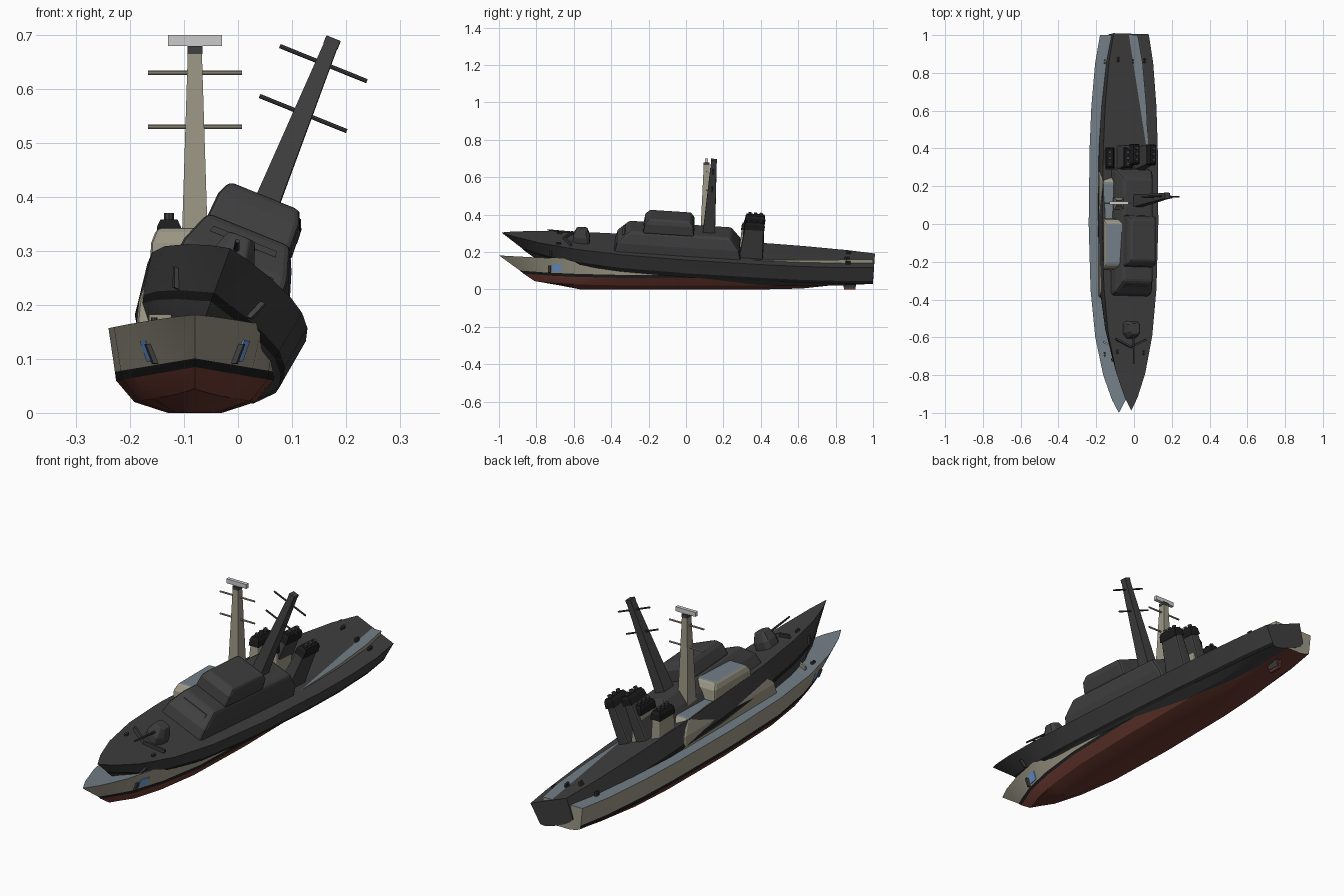
import bpy, bmesh, math
from mathutils import Matrix, Vector

if "Cube" in bpy.data.objects:
    bpy.data.objects.remove(bpy.data.objects["Cube"])


def material(name, r, g, b):
    m = bpy.data.materials.new(name)
    m.diffuse_color = (r, g, b, 1)
    m.use_nodes = True
    m.node_tree.nodes["Principled BSDF"].inputs["Base Color"].default_value = m.diffuse_color
    return m


PAINT = material("warm_grey_paint", 0.33, 0.31, 0.235)
DECK = material("blue_grey_deck", 0.17, 0.21, 0.24)
RED = material("red_bottom", 0.15, 0.042, 0.03)
BLACK = material("black", 0.012, 0.012, 0.012)
DARK = material("charcoal", 0.05, 0.05, 0.05)
PALE = material("pale_grey", 0.6, 0.6, 0.6)
BLUE = material("light_blue", 0.16, 0.34, 0.72)


def finish(name, bm, mats, place, bevel=0, smooth=True):
    bmesh.ops.recalc_face_normals(bm, faces=bm.faces[:])
    me = bpy.data.meshes.new(name)
    bm.to_mesh(me)
    bm.free()
    for m in mats:
        me.materials.append(m)
    ob = bpy.data.objects.new(name, me)
    bpy.context.collection.objects.link(ob)
    ob.matrix_world = place
    if smooth:
        for p in me.polygons:
            p.use_smooth = True
        me.set_sharp_from_angle(angle=math.radians(25))
    if bevel:
        mod = ob.modifiers.new("rounding", "BEVEL")
        mod.width, mod.segments = bevel, 2
        mod.limit_method, mod.angle_limit = "ANGLE", math.radians(40)
    return ob


def loft(bm, rings, mat_of=lambda i: 0, caps=(0, 0)):
    """Skin closed rings of points; mat_of gives the material for each side strip."""
    vs = [[bm.verts.new(p) for p in r] for r in rings]
    n = len(vs[0])
    for a, b in zip(vs, vs[1:]):
        for i in range(n):
            j = (i + 1) % n
            bm.faces.new((a[i], a[j], b[j], b[i])).material_index = mat_of(i)
    for ring, m in ((vs[0], caps[0]), (vs[-1], caps[1])):
        bm.faces.new(ring).material_index = m


def block(name, levels, mats, place, cx=0, top=0, bevel=0):
    """Tapered block from levels of (z, half width, front y, back y)."""
    bm = bmesh.new()
    loft(bm, [[(cx - w, a, z), (cx + w, a, z), (cx + w, b, z), (cx - w, b, z)]
              for z, w, a, b in levels], caps=(0, top))
    return finish(name, bm, mats, place, bevel, smooth=False)


def rod(name, p, q, r, mat, place, r2=None, sides=8):
    p, q = Vector(p), Vector(q)
    bm = bmesh.new()
    rot = (q - p).to_track_quat("Z", "Y").to_matrix().to_4x4()
    bmesh.ops.create_cone(bm, cap_ends=True, segments=sides, radius1=r,
                          radius2=r if r2 is None else r2, depth=(q - p).length,
                          matrix=Matrix.Translation((p + q) / 2) @ rot)
    return finish(name, bm, [mat], place)


# y, bow rake, half widths (deck, stripe, bilge, keel), heights (deck, stripe, bilge, keel)
STATIONS = [
    (-1.00, 1.0, 0.0, 0.0, 0.0, 0.0, 0.182, 0.085, 0.045, 0.006),
    (-0.93, 0.85, 0.037, 0.022, 0.014, 0.008, 0.178, 0.081, 0.040, 0.004),
    (-0.80, 0.55, 0.083, 0.063, 0.045, 0.022, 0.171, 0.074, 0.032, 0.001),
    (-0.60, 0.25, 0.125, 0.104, 0.078, 0.036, 0.164, 0.067, 0.026, 0.0),
    (-0.35, 0.0, 0.150, 0.135, 0.103, 0.045, 0.159, 0.062, 0.022, 0.0),
    (0.00, 0.0, 0.160, 0.146, 0.112, 0.050, 0.157, 0.060, 0.020, 0.0),
    (0.40, 0.0, 0.155, 0.142, 0.110, 0.050, 0.157, 0.060, 0.021, 0.0),
    (0.62, 0.0, 0.146, 0.133, 0.102, 0.045, 0.158, 0.060, 0.026, 0.005),
    (0.85, 0.0, 0.126, 0.114, 0.088, 0.040, 0.159, 0.062, 0.042, 0.030),
    (1.00, 0.0, 0.100, 0.090, 0.070, 0.035, 0.160, 0.064, 0.054, 0.048),
]


def build_hull(tag, place, paint, deck, bottom):
    rings = []
    for y, k, wd, ws, wb, wk, zd, zs, zb, zk in STATIONS:
        side = [(wk, y + 0.42 * k, zk), (wb, y + 0.19 * k, zb), (ws, y + 0.13 * k, zs),
                (ws + (wd - ws) * 0.15, y + 0.112 * k, zs + 0.016), (wd, y, zd)]
        rings.append(side + [(-x, yy, z) for x, yy, z in reversed(side)])
    strip = [2, 2, 3, 0, 1, 0, 3, 2, 2, 2]
    bm = bmesh.new()
    loft(bm, rings, lambda i: strip[i])
    bmesh.ops.remove_doubles(bm, verts=bm.verts[:], dist=1e-5)
    finish(tag + "hull", bm, [paint, deck, bottom, BLACK], place)


def side_plate(name, y0, y1, t0, t1, s, mat, place, lift):
    """Thin plate lying on the bow side between stations; t runs from stripe to deck."""
    def point(y, t, off):
        a, b = STATIONS[2], STATIONS[3]
        lo = [Vector((r[3] + (r[2] - r[3]) * 0.15, r[0] + 0.112 * r[1], r[7] + 0.016)) for r in (a, b)]
        hi = [Vector((r[2], r[0], r[6])) for r in (a, b)]
        m = [l.lerp(h, t) for l, h in zip(lo, hi)]
        p = m[0].lerp(m[1], (y - m[0].y) / (m[1].y - m[0].y))
        return (s * (p.x + off), p.y - off * 0.3, p.z)
    bm = bmesh.new()
    loft(bm, [[point(y0, t0, o), point(y1, t0, o), point(y1, t1, o), point(y0, t1, o)]
              for o in (-0.003, lift)])
    finish(name, bm, [mat], place, smooth=False)


def build_ship(tag, place, paint, deck, bottom, trim, radar, patch):
    build_hull(tag, place, paint, deck, bottom)
    # deckhouses
    block(tag + "main_house", [(0.14, 0.110, -0.395, 0.290), (0.205, 0.104, -0.380, 0.275),
                               (0.268, 0.083, -0.320, 0.225)],
          [paint, deck], place, top=1, bevel=0.012)
    block(tag + "upper_house", [(0.26, 0.084, -0.245, 0.030), (0.315, 0.081, -0.238, 0.024),
                                (0.343, 0.070, -0.215, 0.005)],
          [paint, deck], place, top=1, bevel=0.010)
    # bridge window strip on the sloping front
    block(tag + "bridge_window", [(0.236, 0.066, -0.354, -0.340), (0.248, 0.063, -0.343, -0.330)],
          [trim], place)
    # mast with cap and yards
    block(tag + "mast", [(0.26, 0.026, 0.075, 0.140), (0.67, 0.013, 0.095, 0.125)], [paint], place)
    block(tag + "mast_cap", [(0.665, 0.014, 0.094, 0.126), (0.68, 0.014, 0.094, 0.126)],
          [trim], place)
    for z in (0.53, 0.63):
        rod(tag + "mast_yard", (-0.087, 0.11, z), (0.087, 0.11, z), 0.004, paint, place)
    if radar:
        block(tag + "radar_bar", [(0.68, 0.05, 0.102, 0.118), (0.70, 0.05, 0.102, 0.118)],
              [PALE], place)
    # twin funnels with black tops and exhaust pipes
    for s in (-1, 1):
        cx = 0.048 * s
        block(tag + "funnel", [(0.14, 0.029, 0.275, 0.405), (0.325, 0.021, 0.298, 0.400)],
              [paint], place, cx, bevel=0.008)
        block(tag + "funnel_cap", [(0.318, 0.024, 0.294, 0.404), (0.345, 0.022, 0.298, 0.402),
                                   (0.358, 0.016, 0.304, 0.396)], [BLACK], place, cx)
        for y in (0.32, 0.35, 0.38):
            rod(tag + "exhaust_pipe", (cx, y, 0.35), (cx, y, 0.370), 0.009, trim, place)
    # gun
    bm = bmesh.new()
    shape = [(-0.024, -0.047), (0.024, -0.047), (0.042, -0.02), (0.042, 0.03),
             (0.028, 0.045), (-0.028, 0.045), (-0.042, 0.03), (-0.042, -0.02)]
    loft(bm, [[(x * k, -0.57 + y * k, z) for x, y in shape]
              for z, k in ((0.15, 1.0), (0.195, 0.97), (0.235, 0.62))])
    finish(tag + "gun_turret", bm, [paint], place, 0.004, smooth=False)
    rod(tag + "gun_barrel", (0, -0.58, 0.207), (0, -0.755, 0.214), 0.006, trim, place, 0.004)
    # breakwater, bollards, anchors and bow patches on both sides
    for s in (-1, 1):
        bm = bmesh.new()
        loft(bm, [[(0, -0.668, z), (s * 0.085, -0.628, z), (s * 0.085, -0.618, z), (0, -0.658, z)]
                  for z in (0.155, 0.182)])
        finish(tag + "breakwater", bm, [paint], place, smooth=False)
        for x, y in ((0.075, -0.69), (0.075, 0.86)):
            for d in (-0.007, 0.007):
                rod(tag + "bollard", (s * x, y + d, 0.15), (s * x, y + d, 0.177), 0.006, trim, place)
        side_plate(tag + "anchor", -0.735, -0.722, 0.02, 0.48, s, trim, place, 0.009)
        if patch:
            side_plate(tag + "bow_patch", -0.712, -0.665, 0.10, 0.58, s, BLUE, place, 0.002)
    # rudder
    block(tag + "rudder", [(-0.002 if not radar else 0.0, 0.006, 0.845, 0.905),
                           (0.06, 0.006, 0.835, 0.915)], [bottom], place)


# upright painted ship
build_ship("painted_", Matrix.Translation((-0.08, 0, 0)), PAINT, DECK, RED, DARK, True, True)

# dark ship, heeled over and pitched through the first one
Y = Vector((0.004, 0.998, -0.065)).normalized()
Z = Vector((0.375, 0.06, 0.925))
Z = (Z - Y * Z.dot(Y)).normalized()
X = Y.cross(Z)
heel = Matrix((X, Y, Z)).transposed().to_4x4()
build_ship("dark_", Matrix.Translation((-0.0785, 0.0, 0.0715)) @ heel,
           DARK, DARK, DARK, DARK, False, False)
